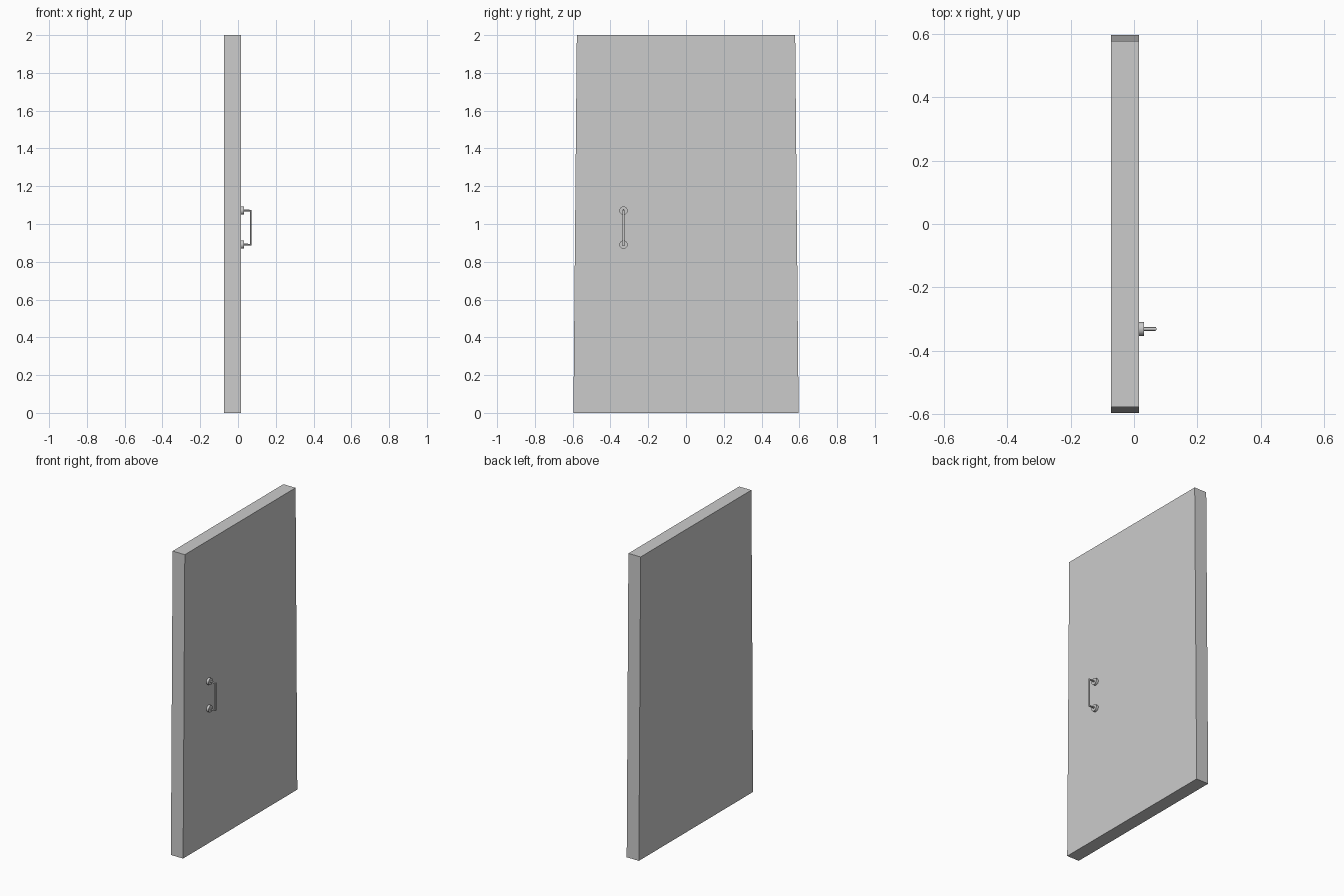
import bpy, bmesh, math

if "Cube" in bpy.data.objects:
    bpy.data.objects.remove(bpy.data.objects["Cube"])

X0, X1 = -0.073, 0.016          # slab back and front faces
HY, ZL, ZH = -0.331, 0.891, 1.071  # handle position

# Door slab: slightly tapered profile extruded through the thickness
bm = bmesh.new()
profile = [(-0.596, 0), (0.596, 0), (0.578, 2), (-0.578, 2)]
face = bm.faces.new([bm.verts.new((X0, y, z)) for y, z in profile])
ext = bmesh.ops.extrude_face_region(bm, geom=[face])
for v in ext["geom"]:
    if isinstance(v, bmesh.types.BMVert):
        v.co.x = X1
bmesh.ops.recalc_face_normals(bm, faces=bm.faces)
mesh = bpy.data.meshes.new("door_slab")
bm.to_mesh(mesh)
bm.free()
bpy.context.collection.objects.link(bpy.data.objects.new("door_slab", mesh))

# Round mounting plates
for name, z in (("handle_plate_lower", ZL), ("handle_plate_upper", ZH)):
    bpy.ops.mesh.primitive_cylinder_add(vertices=32, radius=0.022, depth=0.017,
                                        location=(X1 + 0.0075, HY, z),
                                        rotation=(0, math.pi / 2, 0))
    bpy.context.object.name = name
    bpy.ops.object.shade_smooth_by_angle()

# Pull bar: square-cornered round tube
curve = bpy.data.curves.new("handle_bar", "CURVE")
curve.dimensions = "3D"
curve.bevel_depth = 0.006
curve.bevel_resolution = 3
curve.use_fill_caps = True
path = [(X1 + 0.01, ZL), (0.067, ZL), (0.067, ZH), (X1 + 0.01, ZH)]
spline = curve.splines.new("POLY")
spline.points.add(len(path) - 1)
for p, (x, z) in zip(spline.points, path):
    p.co = (x, HY, z, 1)
bar = bpy.data.objects.new("handle_bar", curve)
bpy.context.collection.objects.link(bar)
bpy.ops.object.select_all(action="DESELECT")
bar.select_set(True)
bpy.context.view_layer.objects.active = bar
bpy.ops.object.convert(target="MESH")
bpy.ops.object.shade_smooth_by_angle()
